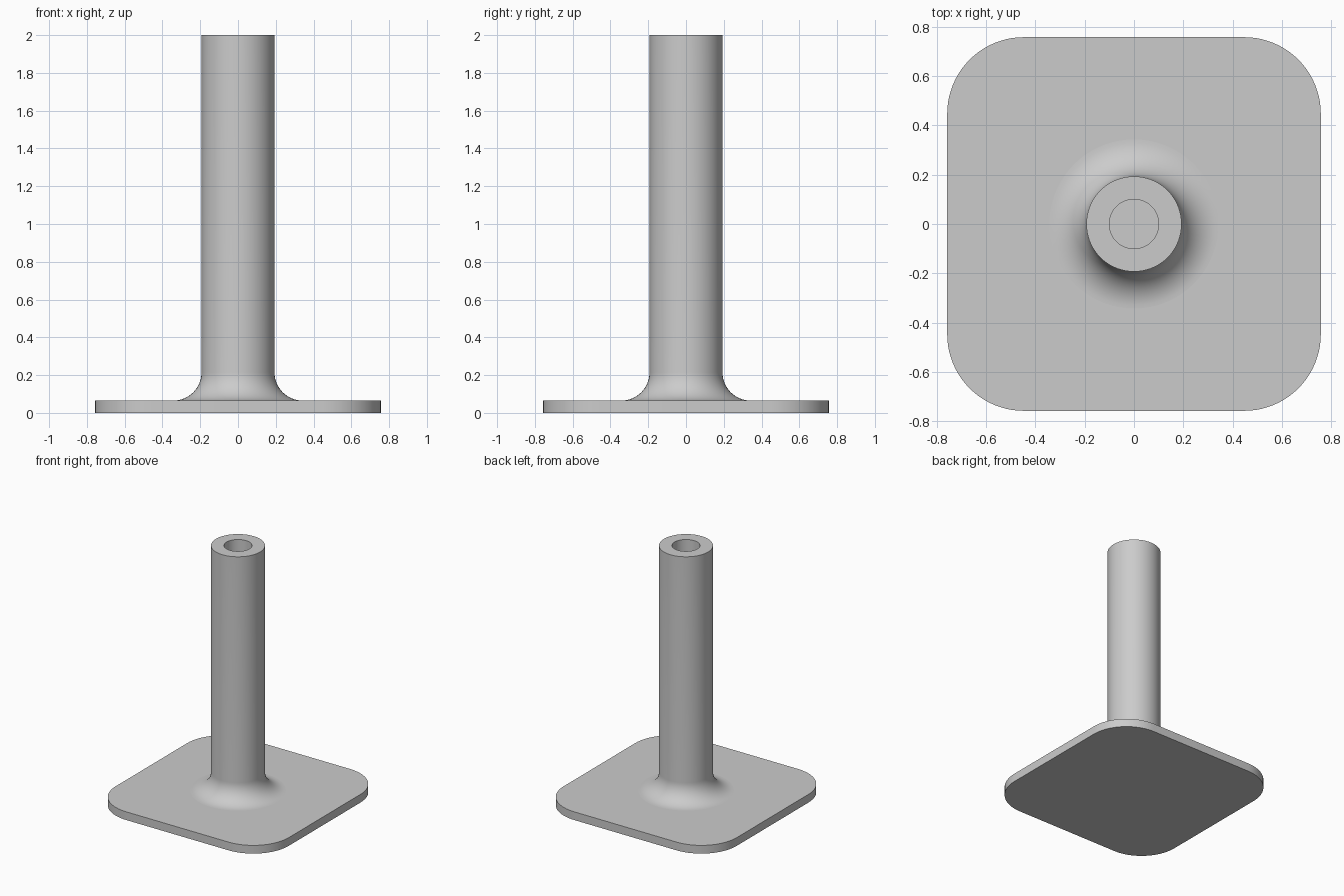
import bpy, bmesh, math
from mathutils import Vector

cube = bpy.data.objects.get("Cube")
if cube:
    bpy.data.objects.remove(cube, do_unlink=True)

HALF, CORNER, THICK = 0.757, 0.31, 0.065     # base plate
RADIUS, BORE, HEIGHT = 0.193, 0.1, 2.0       # post
FILLET, BORE_DEPTH = 0.15, 0.6

grey = bpy.data.materials.new("light_grey")
grey.use_nodes = True
colour = (0.6, 0.6, 0.6, 1)
grey.diffuse_color = colour
grey.node_tree.nodes["Principled BSDF"].inputs["Base Color"].default_value = colour


def finish(bm, name):
    bmesh.ops.recalc_face_normals(bm, faces=bm.faces)
    mesh = bpy.data.meshes.new(name)
    bm.to_mesh(mesh)
    bm.free()
    mesh.materials.append(grey)
    obj = bpy.data.objects.new(name, mesh)
    bpy.context.collection.objects.link(obj)
    bpy.ops.object.select_all(action='DESELECT')
    obj.select_set(True)
    bpy.context.view_layer.objects.active = obj
    bpy.ops.object.shade_smooth_by_angle(angle=math.radians(30))


def arc(cx, cy, r, start, end, steps):
    angles = [math.radians(start + (end - start) * i / steps) for i in range(steps + 1)]
    return [(cx + r * math.cos(a), cy + r * math.sin(a)) for a in angles]


# Base plate: rounded square, extruded upwards
bm = bmesh.new()
inner = HALF - CORNER
outline = []
for i, (sx, sy) in enumerate([(1, 1), (-1, 1), (-1, -1), (1, -1)]):
    outline += arc(sx * inner, sy * inner, CORNER, 90 * i, 90 * i + 90, 20)
face = bm.faces.new([bm.verts.new((x, y, 0)) for x, y in outline])
top = bmesh.ops.extrude_face_region(bm, geom=[face])["geom"]
bmesh.ops.translate(bm, vec=Vector((0, 0, THICK)),
                    verts=[v for v in top if isinstance(v, bmesh.types.BMVert)])
finish(bm, "base_plate")

# Post: lathed profile with a flared foot and a blind bore in the top
profile = [(0, THICK / 2), (RADIUS + FILLET, THICK / 2)]
profile += arc(RADIUS + FILLET, THICK + FILLET, FILLET, 270, 180, 16)
profile += [(RADIUS, HEIGHT), (BORE, HEIGHT),
            (BORE, HEIGHT - BORE_DEPTH), (0, HEIGHT - BORE_DEPTH)]
bm = bmesh.new()
verts = [bm.verts.new((r, 0, z)) for r, z in profile]
edges = [bm.edges.new(pair) for pair in zip(verts, verts[1:])]
bmesh.ops.spin(bm, geom=verts + edges, cent=(0, 0, 0), axis=(0, 0, 1),
               angle=math.tau, steps=72, use_merge=True)
bmesh.ops.remove_doubles(bm, verts=bm.verts, dist=0.0001)
finish(bm, "post")
